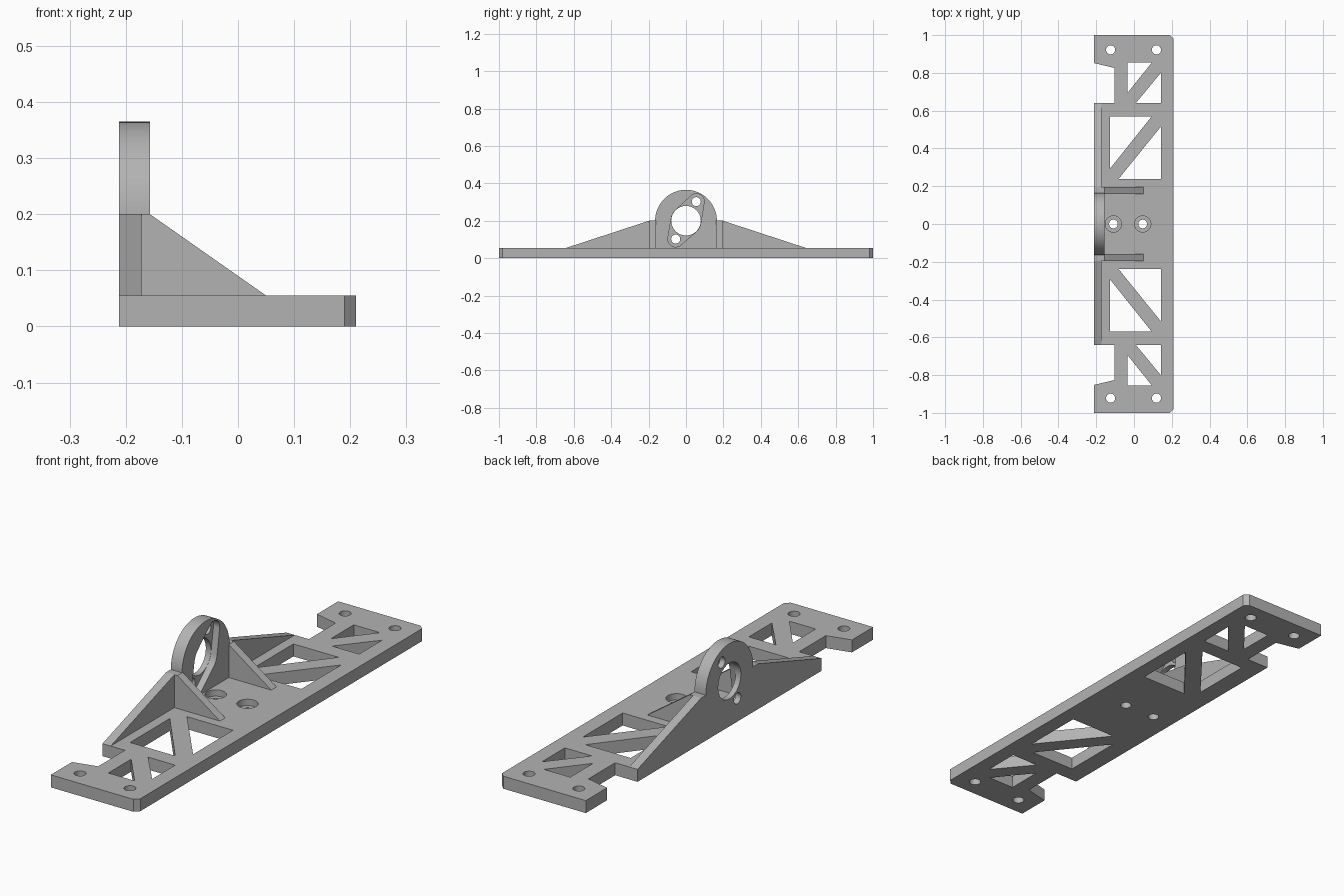
import bpy, bmesh
from math import sin, cos, pi, radians
from mathutils import Vector
from mathutils.geometry import convex_hull_2d

if "Cube" in bpy.data.objects:
    bpy.data.objects.remove(bpy.data.objects["Cube"])

grey = bpy.data.materials.new("plain grey")
grey.use_nodes = True
grey.diffuse_color = (0.45, 0.45, 0.45, 1)
grey.node_tree.nodes["Principled BSDF"].inputs["Base Color"].default_value = grey.diffuse_color

BACK, EDGE, THICK = -0.212, 0.21, 0.055
AXLE_Z, HUB_R = 0.2, 0.165


def prism(name, points, axis, low, high):
    """Extrude a 2D outline along an axis between low and high."""
    place = {"x": lambda a, b: (low, a, b),
             "y": lambda a, b: (a, low, b),
             "z": lambda a, b: (a, b, low)}[axis]
    step = Vector([(high - low) * (axis == c) for c in "xyz"])
    bm = bmesh.new()
    face = bm.faces.new([bm.verts.new(place(*p)) for p in points])
    out = bmesh.ops.extrude_face_region(bm, geom=[face])
    bmesh.ops.translate(bm, vec=step, verts=[v for v in out["geom"] if isinstance(v, bmesh.types.BMVert)])
    bmesh.ops.recalc_face_normals(bm, faces=bm.faces)
    mesh = bpy.data.meshes.new(name)
    bm.to_mesh(mesh)
    bm.free()
    mesh.materials.append(grey)
    obj = bpy.data.objects.new(name, mesh)
    bpy.context.collection.objects.link(obj)
    return obj


def circle(a, b, r, n=40):
    return [(a + r * cos(2 * pi * i / n), b + r * sin(2 * pi * i / n)) for i in range(n)]


def cut(obj, cutters):
    """Subtract the cutters, bake the result and remove them."""
    for c in cutters:
        mod = obj.modifiers.new("cut", "BOOLEAN")
        mod.operation, mod.solver, mod.object = "DIFFERENCE", "EXACT", c
    bpy.context.view_layer.update()
    baked = bpy.data.meshes.new_from_object(obj.evaluated_get(bpy.context.evaluated_depsgraph_get()))
    obj.modifiers.clear()
    obj.data = baked
    for c in cutters:
        bpy.data.objects.remove(c)


def smooth(obj):
    bpy.ops.object.select_all(action="DESELECT")
    obj.select_set(True)
    bpy.context.view_layer.objects.active = obj
    bpy.ops.object.shade_smooth_by_angle(angle=radians(30))


# Base plate with side notches and clipped corners
half = [(EDGE, 0.98), (EDGE - 0.02, 1), (BACK, 1), (BACK, 0.852),
        (-0.103, 0.826), (-0.103, 0.64), (BACK, 0.64)]
plate = prism("base_plate", half + [(x, -y) for x, y in reversed(half)], "z", 0, THICK)

# Truss windows, mirrored front to back
windows = [
    [(-0.034, 0.854), (0.094, 0.854), (-0.034, 0.695)],
    [(0.142, 0.8), (0.142, 0.64), (0.01, 0.64)],
    [(-0.128, 0.568), (0.092, 0.568), (-0.128, 0.292)],
    [(0.142, 0.515), (0.142, 0.238), (-0.082, 0.238)],
]
cutters = []
for side in (1, -1):
    for tri in windows:
        cutters.append(prism("window_cutter", [(x, side * y) for x, y in tri], "z", -0.1, 0.1))
    # Corner screw holes
    for x in (-0.124, 0.119):
        cutters.append(prism("screw_cutter", circle(x, side * 0.922, 0.024), "z", -0.1, 0.1))
# Counterbored middle holes
for x in (-0.109, 0.046):
    cutters.append(prism("screw_cutter", circle(x, 0, 0.023), "z", -0.1, 0.1))
    cutters.append(prism("bore_cutter", circle(x, 0, 0.043), "z", 0.027, 0.1))
cut(plate, cutters)
smooth(plate)

# Round-topped hub
arch = [(HUB_R * cos(pi * i / 40), AXLE_Z + HUB_R * sin(pi * i / 40)) for i in range(41)]
hub = prism("hub", arch + [(-HUB_R, THICK), (HUB_R, THICK)], "x", BACK, -0.157)

# Hub bore, two pin holes and the recessed arm pocket
pins = [(0.055, 0.302), (-0.055, 0.102)]
cloud = circle(0, AXLE_Z, 0.08)
for p in pins:
    cloud += circle(*p, 0.042)
pocket = [cloud[i] for i in convex_hull_2d(cloud)]
cutters = [prism("bore_cutter", circle(0, AXLE_Z, 0.079), "x", -0.3, 0),
           prism("pocket_cutter", pocket, "x", -0.187, 0)]
cutters += [prism("pin_cutter", circle(*p, 0.024), "x", -0.3, 0) for p in pins]
cut(hub, cutters)
smooth(hub)

# Sloping walls and gusset ribs on both sides of the hub
for side, label in ((1, "back"), (-1, "front")):
    wall = [(0.64, THICK), (0.197, AXLE_Z), (HUB_R, AXLE_Z), (HUB_R, THICK)]
    prism(label + "_wall", [(side * y, z) for y, z in wall], "x", BACK, -0.172)
    rib = [(-0.172, THICK), (0.05, THICK), (-0.157, AXLE_Z), (-0.172, AXLE_Z)]
    prism(label + "_rib", rib, "y", side * 0.16, side * 0.197)
